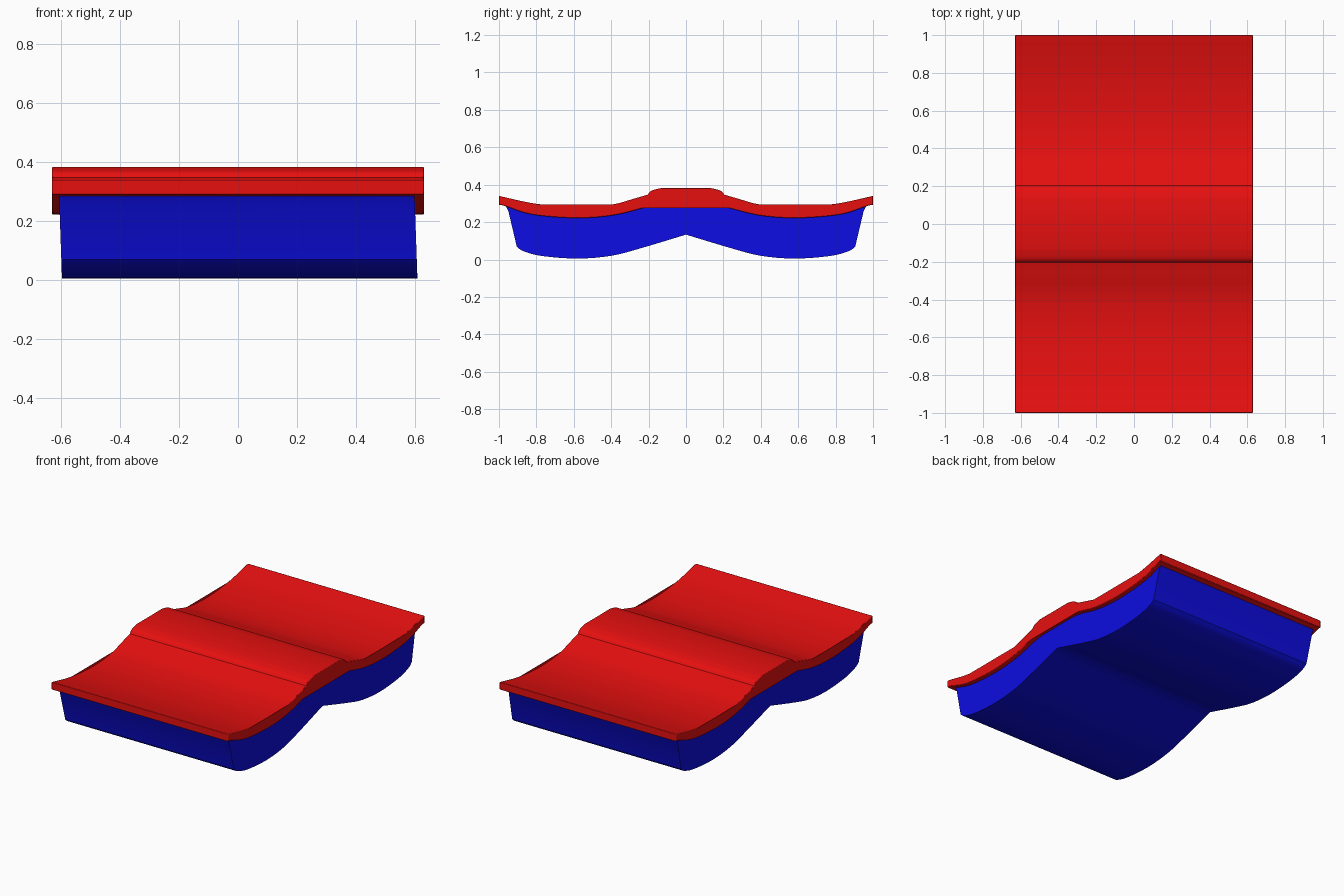
import bpy, bmesh, math
from mathutils import Vector

cube = bpy.data.objects.get("Cube")
if cube:
    bpy.data.objects.remove(cube)


def material(name, rgb):
    m = bpy.data.materials.new(name)
    m.use_nodes = True
    colour = (*rgb, 1)
    m.diffuse_color = colour
    m.node_tree.nodes["Principled BSDF"].inputs["Base Color"].default_value = colour
    return m


def curve(points, steps=4):
    """Smooth line of (y, z) points through the given ones."""
    p = [Vector(q) for q in points]
    p = [2 * p[0] - p[1]] + p + [2 * p[-1] - p[-2]]
    out = []
    for a, b, c, d in zip(p, p[1:], p[2:], p[3:]):
        for i in range(steps):
            t = i / steps
            out.append(0.5 * (2 * b + (c - a) * t + (2 * a - 5 * b + 4 * c - d) * t**2
                              + (3 * b - a - 3 * c + d) * t**3))
    return out + [p[-2]]


def mirrored(half):
    """Complete a half line, running from the front edge inward, to the back edge."""
    back = [Vector((-q[0], q[1])) for q in reversed(half)]
    return half + (back[1:] if abs(half[-1][0]) < 1e-4 else back)


def slab(name, top, bottom, half_width, mat, bevel, shear=0.0):
    """Extrude the closed side outline across x."""
    outline = top + bottom[::-1]
    bm = bmesh.new()
    rings = [[bm.verts.new((side * half_width - shear * (z - 0.17), y, z)) for y, z in outline]
             for side in (-1, 1)]
    n = len(outline)
    for i in range(n):
        j = (i + 1) % n
        bm.faces.new((rings[0][i], rings[0][j], rings[1][j], rings[1][i]))
    for ring in rings:
        bm.faces.new(ring)
    bmesh.ops.recalc_face_normals(bm, faces=bm.faces)
    mesh = bpy.data.meshes.new(name)
    bm.to_mesh(mesh)
    bm.free()
    mesh.materials.append(mat)
    obj = bpy.data.objects.new(name, mesh)
    bpy.context.collection.objects.link(obj)
    if bevel:
        mod = obj.modifiers.new("soft_edges", 'BEVEL')
        mod.width = bevel
        mod.segments = 2
        mod.limit_method = 'ANGLE'
        mod.angle_limit = math.radians(50)
    bpy.context.view_layer.objects.active = obj
    obj.select_set(True)
    bpy.ops.object.shade_smooth_by_angle(angle=math.radians(35))
    obj.select_set(False)
    return obj


red = material("red", (0.8, 0.005, 0.005))
blue = material("blue", (0.004, 0.004, 0.75))

# Wavy cover with a raised ridge across the middle
dip = curve([(-1, .34), (-.8, .298), (-.58, .28), (-.4, .293), (-.28, .325), (-.205, .347)])
ridge = curve([(-.205, .347), (-.185, .368), (-.13, .383)])
cover_top = mirrored(dip + ridge[1:])
underside = mirrored(curve([(-1, .29), (-.97, .287), (-.82, .24), (-.58, .222), (-.38, .238),
                            (-.18, .285), (0, .29)]))
slab("cover", cover_top, underside, 0.63, red, 0.005)

# Body with two rounded lobes, meeting the cover's underside
body_top = mirrored(curve([(-.965, .289), (-.82, .244), (-.58, .226), (-.38, .242),
                           (-.18, .289), (0, .294)]))
end = [Vector((-.95, .26))]
lobe = curve([(-.905, .07), (-.87, .045), (-.77, .019), (-.58, .005), (-.4, .02),
              (-.25, .058), (0, .133)])
slab("body", body_top, mirrored(end + lobe), 0.602, blue, 0, shear=0.035)
